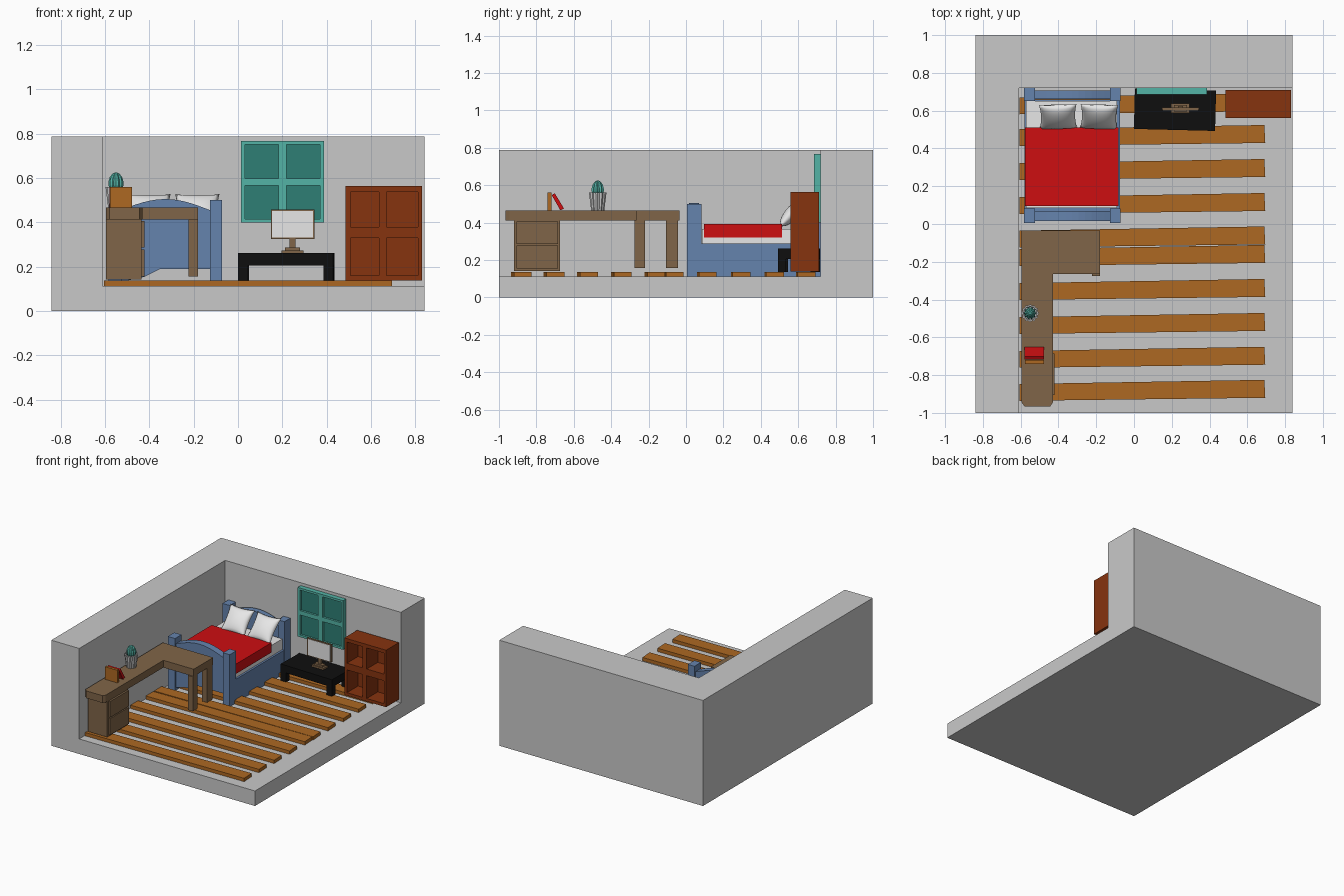
import bpy, bmesh, math
from mathutils import Matrix, Vector

if "Cube" in bpy.data.objects:
    bpy.data.objects.remove(bpy.data.objects["Cube"])


def mat(name, r, g, b):
    lin = lambda c: ((c / 255 + 0.055) / 1.055) ** 2.4 if c > 10 else c / 255 / 12.92
    m = bpy.data.materials.new(name)
    m.diffuse_color = (lin(r), lin(g), lin(b), 1)
    m.use_nodes = True
    m.node_tree.nodes["Principled BSDF"].inputs["Base Color"].default_value = m.diffuse_color
    return m


GRAY = mat("wall gray", 201, 201, 201)
PLANK = mat("plank orange", 173, 104, 34)
BROWN = mat("desk brown", 128, 101, 72)
BLUE = mat("bed blue", 101, 131, 173)
RED = mat("blanket red", 205, 14, 17)
WHITE = mat("white", 240, 240, 240)
TEAL = mat("teal", 84, 179, 166)
DARK = mat("dark teal", 46, 126, 117)
RUST = mat("rust", 134, 51, 15)
BLACK = mat("black", 15, 15, 15)


def finish(name, bm, m):
    bmesh.ops.recalc_face_normals(bm, faces=bm.faces[:])
    me = bpy.data.meshes.new(name)
    bm.to_mesh(me)
    bm.free()
    me.materials.append(m)
    ob = bpy.data.objects.new(name, me)
    bpy.context.scene.collection.objects.link(ob)
    return ob


def boxes(name, m, *spans):
    """One object from boxes given as x0, x1, y0, y1, z0, z1."""
    bm = bmesh.new()
    for x0, x1, y0, y1, z0, z1 in spans:
        mx = Matrix.Translation(((x0 + x1) / 2, (y0 + y1) / 2, (z0 + z1) / 2)) \
            @ Matrix.Diagonal((x1 - x0, y1 - y0, z1 - z0, 1))
        bmesh.ops.create_cube(bm, size=1, matrix=mx)
    return finish(name, bm, m)


def prism(name, m, pts, a, b, axis):
    """Extrude a 2D outline from a to b along the axis."""
    put = {"x": lambda p, t: (t, *p), "y": lambda p, t: (p[0], t, p[1]),
           "z": lambda p, t: (*p, t)}[axis]
    bm = bmesh.new()
    f = bm.faces.new([bm.verts.new(put(p, a)) for p in pts])
    r = bmesh.ops.extrude_face_region(bm, geom=[f])
    bmesh.ops.translate(bm, verts=[v for v in r["geom"] if isinstance(v, bmesh.types.BMVert)],
                        vec=Vector(put((0, 0), b - a)))
    return finish(name, bm, m)


def ribbed(name, m, rings, cx, cy, ribs, depth):
    """Lathe with alternating ridges, rings are (radius, z)."""
    bm = bmesh.new()
    n = ribs * 2
    loops = []
    for r, z in rings:
        loops.append([bm.verts.new((cx + r * (1 - depth * (i % 2)) * math.cos(math.tau * i / n),
                                    cy + r * (1 - depth * (i % 2)) * math.sin(math.tau * i / n), z))
                      for i in range(n)])
    for lo, hi in zip(loops, loops[1:]):
        for i in range(n):
            j = (i + 1) % n
            bm.faces.new((lo[i], lo[j], hi[j], hi[i]))
    bm.faces.new(loops[0])
    bm.faces.new(loops[-1])
    return finish(name, bm, m)


# Room: floor slab with left and back walls
bm = bmesh.new()
FL, TOP = 0.112, 0.787
outer = [(-0.84, -1), (0.84, -1), (0.84, 1), (-0.84, 1)]
wall = [(-0.84, -1), (-0.61, -1), (-0.61, 0.72), (0.84, 0.72), (0.84, 1), (-0.84, 1)]
prism("floor_slab", GRAY, outer, 0, FL, "z")
prism("walls", GRAY, wall, FL, TOP, "z")
bm.free()

# Floor planks, slightly skewed
for i, y in enumerate([-0.872, -0.697, -0.518, -0.338, -0.158, -0.06, 0.117, 0.297, 0.477, 0.645]):
    prism("floor_plank_%d" % i, PLANK,
          [(-0.605, y - 0.064), (0.695, y - 0.048), (0.69, y + 0.047), (-0.605, y + 0.025)],
          FL, 0.137, "z")

# Bed frame: posts, arched end boards, side rails
XL, XR = -0.583, -0.072
for part, y0, y1 in (("foot", 0.005, 0.082), ("head", 0.65, 0.72)):
    boxes(part + "_posts", BLUE, (XL, XL + 0.06, y0, y1, FL, 0.5), (XR - 0.055, XR, y0, y1, FL, 0.5))
    a, b = XL + 0.05, XR - 0.05
    arch = [(a + (b - a) * t / 12, 0.453 + 0.052 * math.sin(math.pi * t / 12)) for t in range(13)]
    base = [(b, 0.19), (-0.35, 0.19), (-0.42, 0.155), (a, 0.13)]
    prism(part + "_board", BLUE, arch + base, y0 + 0.012, y1 - 0.012, "y")
boxes("bed_rails", BLUE, (XL + 0.004, XL + 0.03, 0.07, 0.66, FL, 0.287),
      (XR - 0.03, XR - 0.003, 0.07, 0.66, FL, 0.287), (XL + 0.01, XR - 0.01, 0.07, 0.66, 0.22, 0.285))
boxes("mattress", WHITE, (-0.572, -0.09, 0.085, 0.652, 0.285, 0.367))
boxes("blanket", RED, (-0.576, -0.083, 0.095, 0.512, 0.32, 0.393))


# Pillows: puffed squares with pinched corners
def pillow(name, x, turn):
    bm = bmesh.new()
    n = 14
    for s in (1, -1):
        g = bmesh.ops.create_grid(bm, x_segments=n, y_segments=n, size=1)["verts"]
        for v in g:
            u, w = v.co.x, v.co.y
            h = max(0, (1 - u * u) * (1 - w * w)) ** 0.5
            v.co = (0.1 * u * (1 - 0.1 * (1 - w * w)), 0.1 * w * (1 - 0.1 * (1 - u * u)), s * 0.036 * h)
    bmesh.ops.remove_doubles(bm, verts=bm.verts[:], dist=0.0005)
    bm.transform(Matrix.Translation((x, 0.568, 0.452)) @ Matrix.Rotation(turn, 4, "Z")
                 @ Matrix.Rotation(math.radians(49), 4, "X"))
    ob = finish(name, bm, WHITE)
    for p in ob.data.polygons:
        p.use_smooth = True


pillow("left_pillow", -0.402, 0.03)
pillow("right_pillow", -0.185, -0.03)

# L-shaped desk with legs and a drawer pedestal
prism("desk_top", BROWN, [(-0.595, -0.035), (-0.595, -0.945), (-0.58, -0.965), (-0.443, -0.965),
                          (-0.43, -0.945), (-0.43, -0.265), (-0.18, -0.265), (-0.18, -0.035)],
      0.412, 0.466, "z")
boxes("desk_legs", BROWN, (-0.222, -0.18, -0.275, -0.22, 0.156, 0.413),
      (-0.222, -0.18, -0.107, -0.042, 0.156, 0.413))
boxes("desk_pedestal", BROWN, (-0.595, -0.435, -0.92, -0.675, 0.142, 0.413))
boxes("desk_drawers", BROWN, (-0.436, -0.421, -0.905, -0.685, 0.155, 0.278),
      (-0.436, -0.421, -0.905, -0.685, 0.286, 0.405))

# Books on the desk
boxes("upright_book", PLANK, (-0.578, -0.477, -0.74, -0.72, 0.465, 0.56))
prism("leaning_book", RED, [(-0.672, 0.466), (-0.652, 0.475), (-0.702, 0.557), (-0.718, 0.547)],
      -0.579, -0.477, "x")

# Potted cactus
ribbed("plant_pot", GRAY, [(0.035, 0.465), (0.047, 0.56), (0.038, 0.56), (0.036, 0.545)],
       -0.55, -0.472, 12, 0.12)
ribbed("cactus", TEAL, [(0.024, 0.545), (0.034, 0.567), (0.034, 0.583), (0.028, 0.604),
                        (0.016, 0.619), (0.004, 0.625)], -0.55, -0.472, 10, 0.18)

# Window: two framed halves with dark panes
for side, x0, x1 in (("left", 0.013, 0.2), ("right", 0.2, 0.387)):
    a, b = x0 + 0.019, x1 - 0.018
    boxes(side + "_window_frame", TEAL, (x0, a, 0.685, 0.722, 0.4, 0.766),
          (b, x1, 0.685, 0.722, 0.4, 0.766),
          *[(a, b, 0.685, 0.722, z0, z1) for z0, z1 in ((0.4, 0.416), (0.565, 0.597), (0.75, 0.766))])
    boxes(side + "_window_panes", DARK, (a, b, 0.7, 0.709, 0.416, 0.565),
          (a, b, 0.7, 0.709, 0.597, 0.75))

# Low black table, slightly turned
legs = [(x, x + 0.045, y, y + 0.042, 0.135, 0.21) for x in (0.0, 0.385) for y in (0.5, 0.672)]
table = boxes("low_table", BLACK, (0.0, 0.43, 0.5, 0.714, 0.205, 0.261), *legs)
table.data.transform(Matrix.Translation((0.217, 0.605, 0)) @ Matrix.Rotation(-0.025, 4, "Z")
                     @ Matrix.Translation((-0.215, -0.607, 0)))

# Monitor
boxes("monitor_stand", BROWN, (0.196, 0.295, 0.587, 0.637, 0.26, 0.274),
      (0.212, 0.28, 0.595, 0.63, 0.274, 0.287), (0.233, 0.26, 0.608, 0.624, 0.28, 0.37))
boxes("monitor_case", BROWN, (0.148, 0.345, 0.604, 0.618, 0.325, 0.457))
boxes("monitor_screen", WHITE, (0.154, 0.339, 0.602, 0.608, 0.331, 0.451))

# Bookcase with four open cubbies
Y0, Y1 = 0.56, 0.71
boxes("bookcase", RUST, (0.485, 0.83, 0.69, Y1, 0.138, 0.563),
      *[(x0, x1, Y0, 0.69, 0.138, 0.563) for x0, x1 in ((0.485, 0.507), (0.636, 0.67), (0.812, 0.83))],
      *[(x0, x1, Y0, 0.69, z0, z1) for x0, x1 in ((0.507, 0.636), (0.67, 0.812))
        for z0, z1 in ((0.138, 0.16), (0.33, 0.38), (0.537, 0.563))])
